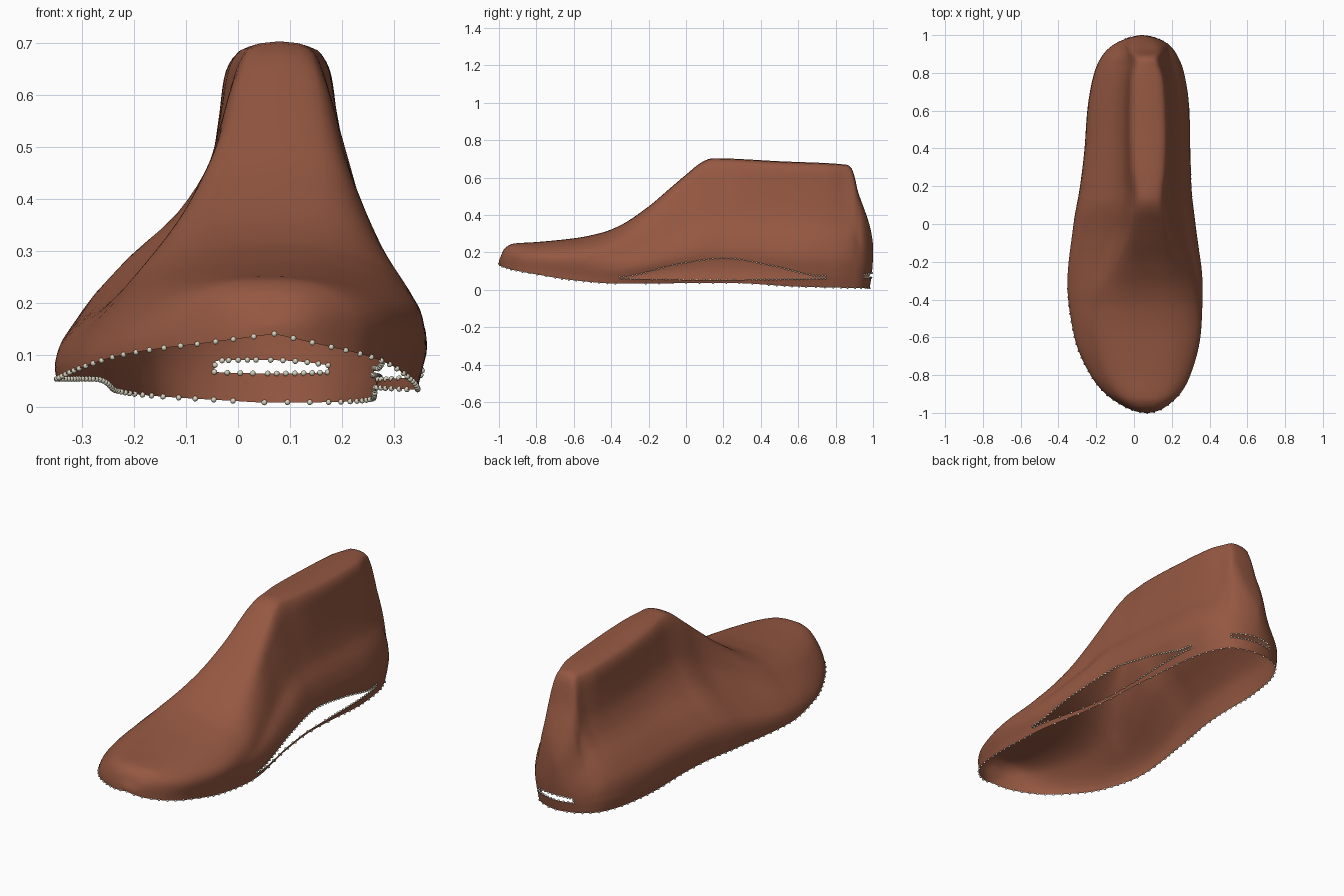
import bpy
import bmesh
import math
from mathutils import Matrix

STATIONS = 130
BAND_ROWS = 4
UPPER_ROWS = 28

if "Cube" in bpy.data.objects:
    bpy.data.objects.remove(bpy.data.objects["Cube"])


def make_material(name, rgb):
    mat = bpy.data.materials.new(name)
    mat.use_nodes = True
    colour = (*rgb, 1)
    mat.diffuse_color = colour
    mat.node_tree.nodes["Principled BSDF"].inputs["Base Color"].default_value = colour
    return mat


def angle(y):
    return math.acos(max(-1, min(1, -y)))


def curve(points, warp=lambda v: v):
    """Smooth curve through points that never overshoots them."""
    xs = [warp(p[0]) for p in points]
    ys = [p[1] for p in points]
    slopes = [(ys[i + 1] - ys[i]) / (xs[i + 1] - xs[i]) for i in range(len(xs) - 1)]
    tangents = [slopes[0]]
    for a, b in zip(slopes, slopes[1:]):
        tangents.append(2 * a * b / (a + b) if a * b > 0 else 0)
    tangents.append(slopes[-1])

    def evaluate(value):
        x = min(max(warp(value), xs[0]), xs[-1])
        i = 0
        while i < len(slopes) - 1 and x > xs[i + 1]:
            i += 1
        h = xs[i + 1] - xs[i]
        t = (x - xs[i]) / h
        rise = t * t * (3 - 2 * t)
        return (ys[i] * (1 - rise) + ys[i + 1] * rise
                + h * t * (1 - t) * ((1 - t) * tangents[i] - t * tangents[i + 1]))
    return evaluate


# Plan outline on each side
low_x = curve([(-1, .07), (-.95, -.08), (-.9, -.15), (-.8, -.23), (-.6, -.315), (-.3, -.358),
               (0, -.33), (.2, -.295), (.4, -.27), (.6, -.255), (.8, -.218), (.9, -.17),
               (.95, -.12), (1, .04)], angle)
high_x = curve([(-1, .07), (-.95, .19), (-.9, .24), (-.8, .29), (-.6, .335), (-.35, .352),
                (0, .305), (.2, .285), (.6, .28), (.8, .255), (.9, .217), (.95, .18), (1, .04)], angle)
# Side silhouette: lower rim and upper line
rim_z = curve([(-1, .14), (-.8, .09), (-.6, .06), (-.35, .043), (.2, .045), (.6, .024), (1, .008)], angle)
top_z = curve([(-1, .145), (-.99, .18), (-.97, .22), (-.92, .247), (-.8, .255), (-.6, .275),
               (-.45, .305), (-.35, .345), (-.2, .445), (-.1, .53), (0, .615), (.09, .685), (.14, .703),
               (.5, .687), (.86, .668), (.885, .65), (.9, .61), (.918, .53), (.95, .44),
               (.98, .35), (.995, .28), (1, .22)], angle)
ridge_x = curve([(-1, .07), (-.4, .055), (0, .08), (.6, .075), (.9, .065), (1, .04)], angle)
tallness = curve([(-1, 0), (-.6, 0), (-.4, .2), (-.2, .62), (0, .95), (.2, 1), (.83, 1),
                  (.88, .93), (.92, .66), (.95, .42), (1, .15)], angle)
# The flat top narrows towards both ends
top_spread = curve([(-.3, 1), (0, .85), (.12, .72), (.3, 1), (.5, 1.13), (.75, 1.13), (.88, .85), (.94, 1)])
# Edges of the band that holds the side and heel openings
band_low = curve([(-1, .15), (-.35, .068), (.2, .06), (.75, .066), (.93, .07), (1, .064)])
band_high = curve([(-1, .17), (-.35, .076), (-.05, .14), (.2, .172), (.45, .135), (.75, .075),
                   (.93, .078), (1, .09)])
# Width against height for the tall part
tall_width = curve([(0, .93), (.1, .985), (.2, 1), (.35, .86), (.5, .605), (.65, .465), (.8, .395),
                    (.92, .345), (.975, .28), (.995, .16), (1, 0)])


def dome_width(v):
    return max(0, 1 - v ** 2.6) ** (1 / 2.6)


def section(y):
    """Points of one cross-section, from the -x rim over the top to the +x rim."""
    base, top = rim_z(y), top_z(y)
    height = top - base
    low = min(max((band_low(y) - base) / height, .02), .3)
    high = min(max((band_high(y) - base) / height, low + .02), .45)
    levels = [0, low / 2]
    levels += [low + (high - low) * i / BAND_ROWS for i in range(BAND_ROWS + 1)]
    levels += [high + (1 - high) * math.sin(i / UPPER_ROWS * math.pi / 2)
               for i in range(1, UPPER_ROWS + 1)]
    middle = (low_x(y) + high_x(y)) / 2
    half = (high_x(y) - low_x(y)) / 2
    s = tallness(y)
    sides = []
    for v in levels:
        spread = 1 + (top_spread(y) - 1) * v ** 4
        w = half * ((1 - s) * dome_width(v) + s * tall_width(v) * spread)
        t = min(1, v / .7)
        centre = middle + (ridge_x(y) - middle) * t * t * (3 - 2 * t)
        z = base + height * v
        # The rim sits a little higher on the -x side, and the heel tucks in
        tilt = .03 * w * (1 - v) ** 4
        tuck = .02 * max(0, 1 - z / .2) ** 2 * max(0, y) ** 4
        sides.append((centre, w, y - tuck, z, tilt))
    left = [(c - w, yy, z + tilt) for c, w, yy, z, tilt in sides]
    right = [(c + w, yy, z - tilt) for c, w, yy, z, tilt in sides[:-1]]
    return left + right[::-1]


# Open shell lofted along its length
shell = bmesh.new()
rows = []
for i in range(STATIONS + 1):
    y = -math.cos(math.pi * i / STATIONS)
    rows.append([shell.verts.new(p) for p in section(y)])

count = len(rows[0])
for i in range(STATIONS):
    y = -math.cos(math.pi * (i + .5) / STATIONS)
    for j in range(count - 1):
        corners = (rows[i][j], rows[i + 1][j], rows[i + 1][j + 1], rows[i][j + 1])
        x = sum(v.co.x for v in corners) / 4
        step = min(j, count - 2 - j)
        in_band = 2 <= step < 2 + BAND_ROWS
        side_opening = j > count / 2 and -.35 < y < .75
        heel_opening = y > .93 and -.04 < x < .17
        if in_band and (side_opening or heel_opening):
            continue
        shell.faces.new(corners)

bmesh.ops.remove_doubles(shell, verts=shell.verts, dist=.0004)
loose = [v for v in shell.verts if not v.link_faces]
bmesh.ops.delete(shell, geom=loose, context="VERTS")
bmesh.ops.recalc_face_normals(shell, faces=shell.faces)
shell.normal_update()
if sum(f.normal.z * f.calc_area() for f in shell.faces) < 0:
    bmesh.ops.reverse_faces(shell, faces=shell.faces)

# Beads strung along every open edge: sparse on the rim, dense round the openings
spots = []
for edge in shell.edges:
    if not edge.is_boundary:
        continue
    start, end = (v.co for v in edge.verts)
    for p in (start.copy(), (start + end) / 2):
        gap = .036 if p.z - rim_z(p.y) < .014 else .013
        if all((p - q).length > gap for q in spots):
            spots.append(p)
beads = bmesh.new()
for p in spots:
    bmesh.ops.create_icosphere(beads, subdivisions=2, radius=.0055, matrix=Matrix.Translation(p))


def finish(name, bm, mat):
    mesh = bpy.data.meshes.new(name)
    bm.to_mesh(mesh)
    bm.free()
    mesh.materials.append(mat)
    for poly in mesh.polygons:
        poly.use_smooth = True
    obj = bpy.data.objects.new(name, mesh)
    bpy.context.collection.objects.link(obj)


finish("shoe_last_shell", shell, make_material("terracotta", (.3, .097, .054)))
finish("edge_beads", beads, make_material("pale_beige", (.68, .64, .52)))
